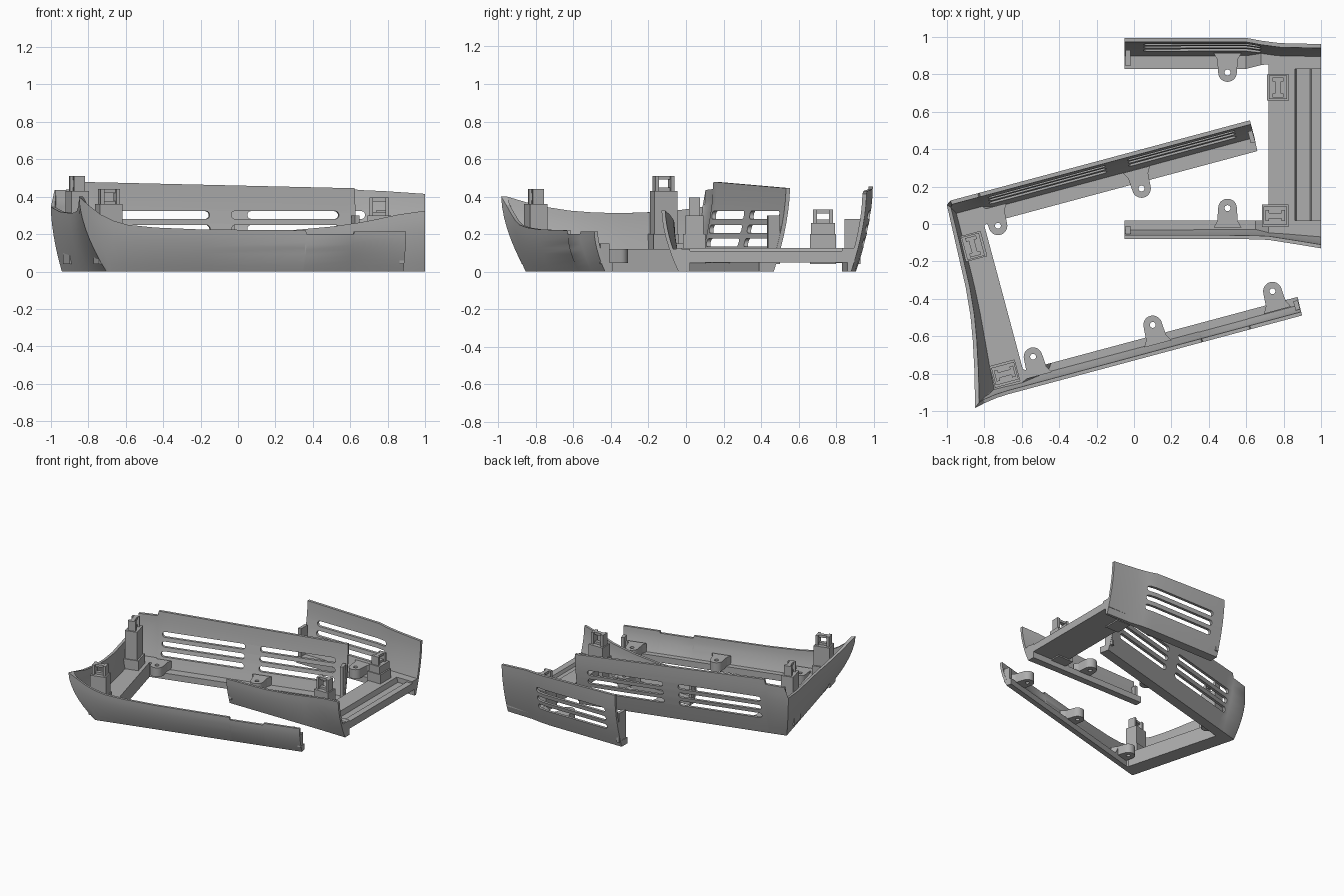
import bpy, bmesh, math
from mathutils import Vector, Matrix

if "Cube" in bpy.data.objects:
    bpy.data.objects.remove(bpy.data.objects["Cube"])

grey = bpy.data.materials.new("mid_grey")
grey.diffuse_color = (0.42, 0.42, 0.42, 1)
grey.use_nodes = True
grey.node_tree.nodes["Principled BSDF"].inputs["Base Color"].default_value = grey.diffuse_color
TURNED = Matrix.Rotation(math.radians(15), 4, 'Z')   # first frame is turned
STRAIGHT = Matrix.Identity(4)


def finish(name, bm, mat):
    bmesh.ops.remove_doubles(bm, verts=bm.verts, dist=1e-5)
    bmesh.ops.recalc_face_normals(bm, faces=bm.faces)
    bm.transform(mat)
    me = bpy.data.meshes.new(name)
    bm.to_mesh(me)
    bm.free()
    me.materials.append(grey)
    ob = bpy.data.objects.new(name, me)
    bpy.context.collection.objects.link(ob)
    return ob


def prism(name, pts, a, b, mat, upright=False):
    """Extrude a 2D outline along z, or along y when upright."""
    bm = bmesh.new()
    place = (lambda p, d: (p[0], d, p[1])) if upright else (lambda p, d: (p[0], p[1], d))
    lo = [bm.verts.new(place(p, a)) for p in pts]
    hi = [bm.verts.new(place(p, b)) for p in pts]
    bm.faces.new(lo)
    bm.faces.new(hi[::-1])
    n = len(pts)
    for i in range(n):
        bm.faces.new((lo[i], lo[(i + 1) % n], hi[(i + 1) % n], hi[i]))
    return finish(name, bm, mat)


def box(name, x0, x1, y0, y1, z0, z1, mat):
    return prism(name, [(x0, y0), (x1, y0), (x1, y1), (x0, y1)], z0, z1, mat)


def cut(ob, cutters):
    for c in cutters:
        m = ob.modifiers.new("cut", 'BOOLEAN')
        m.operation, m.solver, m.object = 'DIFFERENCE', 'EXACT', c
    me = bpy.data.meshes.new_from_object(ob.evaluated_get(bpy.context.evaluated_depsgraph_get()))
    ob.modifiers.clear()
    ob.data = me
    for c in cutters:
        bpy.data.objects.remove(c)


def wall(name, stations, mat):
    """Loft a bowed wall with its foot flange.
    Station: top outer, bottom outer, thickness, flange edge, height, flange height."""
    bm = bmesh.new()
    rings = []
    for P, B, T, F, H, fh in stations:
        P, B, T, F = Vector(P), Vector(B), Vector(T), Vector(F)
        at = lambda f: P.lerp(B, max(0.0, 1 - f) ** 1.7)
        pts = [(*at(k / 7), H * k / 7) for k in range(8)]
        for k in range(6, -1, -1):
            f = fh / H + (1 - fh / H) * k / 6
            pts.append((*(at(f) + T), H * f))
        pts += [(*F, fh), (*F, 0)]
        rings.append([bm.verts.new(p) for p in pts])
    n = len(rings[0])
    for r, s in zip(rings, rings[1:]):
        for i in range(n):
            bm.faces.new((r[i], r[(i + 1) % n], s[(i + 1) % n], s[i]))
    bm.faces.new(rings[0])
    bm.faces.new(rings[-1][::-1])
    return finish(name, bm, mat)


def smooth(ob):
    bpy.ops.object.select_all(action='DESELECT')
    ob.select_set(True)
    bpy.context.view_layer.objects.active = ob
    bpy.ops.object.shade_smooth_by_angle(angle=math.radians(25))


def slots(spans, y0, y1, mat):
    """Three rows of round-ended vent cutters."""
    out = []
    for x0, x1 in spans:
        for z in (0.155, 0.228, 0.302):
            r = 0.021
            arc = [math.pi * (i / 8 - 0.5) for i in range(9)]
            pts = [(x1 - r + r * math.cos(a), z + r * math.sin(a)) for a in arc]
            pts += [(x0 + r - r * math.cos(a), z - r * math.sin(a)) for a in arc]
            out.append(prism("slot_cutter", pts, y0, y1, mat, True))
    return out


def ear(x, y, side, mat):
    """Screw ear with a hole; side is the direction of its wall."""
    arc = [math.pi * i / 14 for i in range(15)]
    pts = [(x + 0.05 * math.cos(a), y - side * 0.05 * math.sin(a)) for a in arc]
    pts += [(x - 0.055, y + side * 0.07), (x - 0.075, y + side * 0.105),
            (x + 0.075, y + side * 0.105), (x + 0.055, y + side * 0.07)]
    ob = prism("screw_ear", pts, 0.045, 0.12, mat)
    hole = [(x + 0.016 * math.cos(i * math.pi / 8), y + 0.016 * math.sin(i * math.pi / 8)) for i in range(16)]
    cut(ob, [prism("hole_cutter", hole, 0, 0.2, mat)])
    smooth(ob)


def post(x, y, body, top, along_y, mat):
    """Post with an I-shaped windowed clip on its top."""
    def part(name, l0, l1, w, z0, z1):
        if along_y:
            box(name, x - w, x + w, y + l0, y + l1, z0, z1, mat)
        else:
            box(name, x + l0, x + l1, y - w, y + w, z0, z1, mat)
    part("post_base", -0.07, 0.07, 0.06, 0.04, 0.2)
    part("post_body", -0.063, 0.063, 0.048, 0.2, body)
    part("clip_side", -0.053, -0.033, 0.03, body, top)
    part("clip_side", 0.033, 0.053, 0.03, body, top)
    part("clip_sill", -0.035, 0.035, 0.015, body, body + 0.018)
    part("clip_bar", -0.035, 0.035, 0.015, top - 0.02, top)


# First frame: back wall, curved end wall and low front wall in one sweep
st = []
for u, f, h, fh in ((0.742, 0.738, 0.445, 0.05), (-0.68, -0.66, 0.477, 0.05), (-0.755, -0.70, 0.478, 0.12),
                    (-0.765, -0.71, 0.44, 0.12), (-0.915, -0.76, 0.435, 0.12)):
    st.append(((u, 0.375), (max(u, -0.885), 0.285), (0, -0.022), (f, 0.206), h, fh))
st.append(((-0.94, 0.358), (-0.90, 0.28), (0.018, -0.02), (-0.775, 0.2), 0.345, 0.12))
for u, v, h in ((-0.948, 0.15, 0.32), (-0.957, -0.1, 0.312), (-0.972, -0.25, 0.315),
                (-0.994, -0.38, 0.325), (-1.03, -0.55, 0.352)):
    st.append(((u, v), (-0.90, v), (0.022, 0), (-0.775, v), h, 0.12))
st.append(((-1.076, -0.731), (-0.90, -0.64), (0.03, 0.025), (-0.775, -0.595), 0.40, 0.12))
for u, f, v, h, fh in ((-1.02, -0.765, -0.718, 0.355, 0.12), (-0.95, -0.74, -0.708, 0.305, 0.12),
                       (-0.88, -0.70, -0.705, 0.272, 0.12), (-0.80, -0.66, -0.705, 0.25, 0.12),
                       (-0.65, -0.62, -0.705, 0.235, 0.05), (-0.4, -0.4, -0.705, 0.225, 0.05),
                       (0.186, 0.186, -0.705, 0.22, 0.05), (0.192, 0.192, -0.705, 0.2, 0.05),
                       (0.452, 0.452, -0.705, 0.2, 0.05), (0.458, 0.458, -0.705, 0.215, 0.05),
                       (0.742, 0.744, -0.705, 0.215, 0.05)):
    st.append(((u, v), (max(u, -0.89 + (u + 1.02) * 0.1), -0.645), (0, 0.02), (f, -0.603), h, fh))
shell = wall("large_frame", st, TURNED)
cut(shell, slots([(0.053, 0.65), (-0.72, -0.066)], 0.2, 0.5, TURNED))
smooth(shell)

for x, y, s in ((-0.705, 0.179, 1), (0.088, 0.173, 1), (-0.705, -0.546, -1),
                (-0.043, -0.547, -1), (0.622, -0.539, -1)):
    ear(x, y, s, TURNED)
post(-0.862, 0.107, 0.43, 0.51, True, TURNED)
post(-0.874, -0.594, 0.36, 0.44, False, TURNED)
box("end_plate", 0.715, 0.74, 0.255, 0.32, 0.04, 0.30, TURNED)
box("end_plate", 0.715, 0.74, -0.67, -0.62, 0.04, 0.15, TURNED)

# Second frame: tall vented back wall
st = [((x, y), (x, b), (0, -0.022), (x, f), h, fh) for x, y, b, f, h, fh in (
    (-0.05, 0.995, 0.905, 0.83, 0.455, 0.05), (0.6, 0.995, 0.905, 0.83, 0.44, 0.05),
    (0.68, 0.98, 0.90, 0.85, 0.434, 0.12), (0.78, 0.967, 0.885, 0.86, 0.43, 0.12),
    (1.0, 0.962, 0.88, 0.86, 0.415, 0.12))]
back = wall("small_frame_back_wall", st, STRAIGHT)
cut(back, slots([(0.05, 0.68)], 0.8, 1.1, STRAIGHT))
smooth(back)

# Second frame: low front wall rising to the corner
st = [((x, y), (x, b), (0, 0.02), (x, 0.02), h, fh) for x, y, b, h, fh in (
    (-0.05, -0.08, -0.035, 0.215, 0.05), (0.3, -0.08, -0.035, 0.222, 0.05),
    (0.5, -0.08, -0.035, 0.24, 0.05), (0.65, -0.082, -0.035, 0.262, 0.05),
    (0.72, -0.085, -0.035, 0.275, 0.12), (0.86, -0.107, -0.037, 0.305, 0.12),
    (1.0, -0.13, -0.04, 0.325, 0.12))]
smooth(wall("small_frame_front_wall", st, STRAIGHT))

# Second frame: cross beam with a shallow groove
prof = [(0.72, 0.05), (1.0, 0.05), (1.0, 0.11), (0.95, 0.11), (0.94, 0.085), (0.87, 0.085), (0.86, 0.125), (0.72, 0.125)]
prism("cross_beam", prof, -0.03, 0.835, STRAIGHT, True)
box("beam_corner", 0.72, 1.0, 0.83, 0.90, 0.05, 0.125, STRAIGHT)
box("beam_corner", 0.72, 1.0, -0.05, -0.025, 0.05, 0.125, STRAIGHT)
ear(0.5, 0.81, 1, STRAIGHT)
ear(0.5, 0.085, -1, STRAIGHT)
post(0.77, 0.73, 0.26, 0.33, True, STRAIGHT)
post(0.755, 0.045, 0.30, 0.395, False, STRAIGHT)
box("end_plate", -0.045, -0.02, 0.845, 0.93, 0.04, 0.28, STRAIGHT)
box("end_plate", -0.045, -0.02, -0.055, -0.01, 0.04, 0.15, STRAIGHT)
